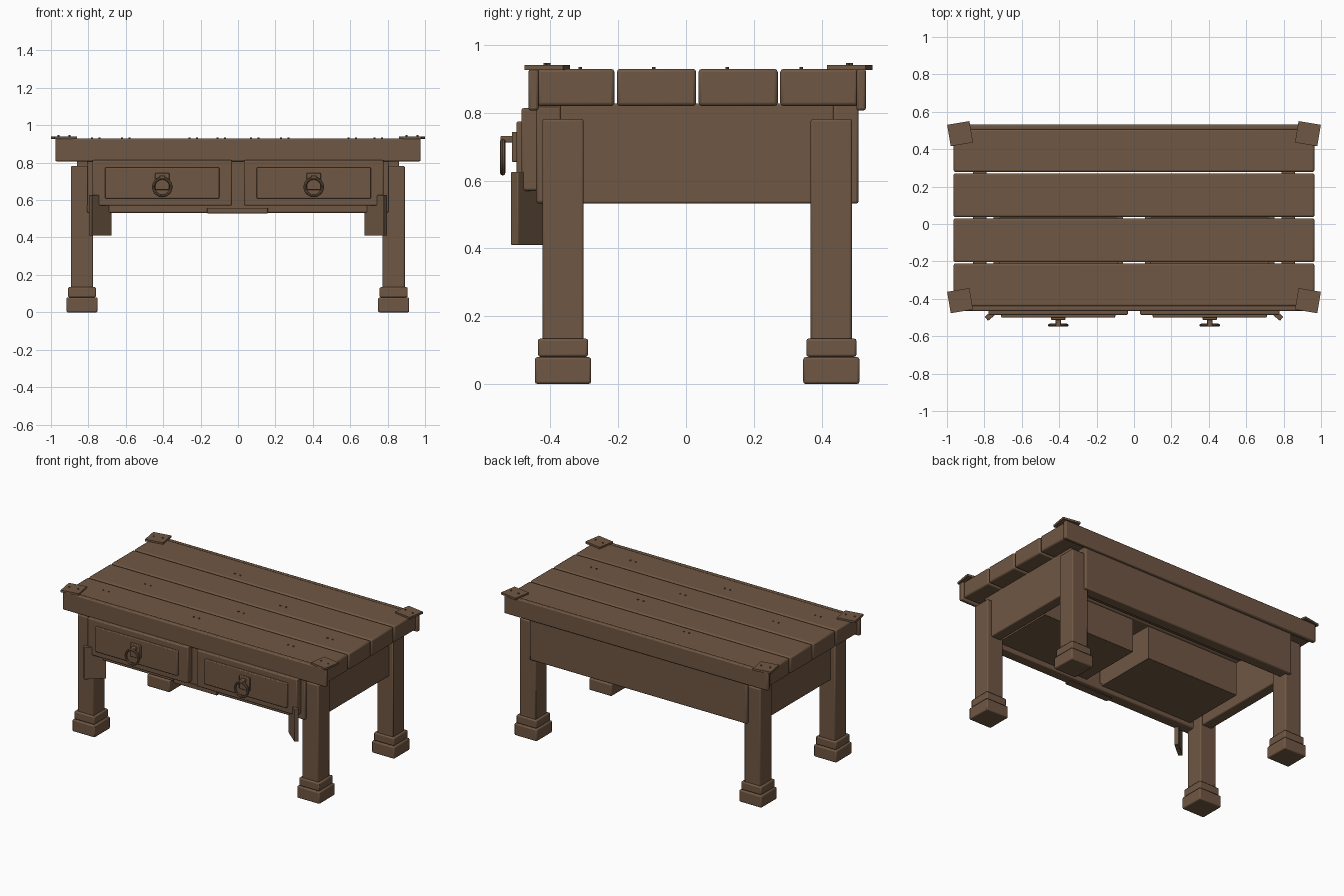
import bpy
import math

if "Cube" in bpy.data.objects:
    bpy.data.objects.remove(bpy.data.objects["Cube"])

# One flat wood colour for everything
wood = bpy.data.materials.new("brown_wood")
wood.diffuse_color = (0.160, 0.095, 0.056, 1)
wood.use_nodes = True
wood.node_tree.nodes["Principled BSDF"].inputs["Base Color"].default_value = wood.diffuse_color


def finish(obj, name):
    obj.name = name
    obj.data.materials.append(wood)
    bpy.ops.object.shade_smooth_by_angle(angle=math.radians(30))
    return obj


def box(name, x, y, z, bevel=0.007, turn=0):
    """Box from (min, max) ranges, softened edges, optional turn about z."""
    bpy.ops.mesh.primitive_cube_add(size=1)
    obj = bpy.context.object
    obj.scale = (x[1] - x[0], y[1] - y[0], z[1] - z[0])
    bpy.ops.object.transform_apply(location=False, rotation=False, scale=True)
    obj.location = (sum(x) / 2, sum(y) / 2, sum(z) / 2)
    obj.rotation_euler.z = turn
    if bevel:
        mod = obj.modifiers.new("soft_edges", 'BEVEL')
        mod.width = bevel
        mod.segments = 2
    return finish(obj, name)


def around(c, half):
    return (c - half, c + half)


def stud(name, x, y, z, r=0.005, h=0.014):
    bpy.ops.mesh.primitive_cylinder_add(vertices=8, radius=r, depth=h,
                                        location=(x, y, z))
    finish(bpy.context.object, name)


# Table top planks
for y in ((-0.44, -0.211), (-0.204, 0.030), (0.037, 0.271), (0.278, 0.508)):
    box("top_plank", (-0.965, 0.965), y, (0.82, 0.93), 0.01)

# Long edging boards
box("front_edging", (-0.977, 0.977), (-0.465, -0.435), (0.807, 0.929))
box("back_edging", (-0.977, 0.977), (0.503, 0.531), (0.807, 0.929))

# Nails in the planks
for x, y in ((-0.24, 0.34), (0.25, 0.122), (-0.60, -0.095), (0.09, -0.095),
             (0.75, -0.095), (-0.76, -0.312), (-0.09, -0.312), (0.61, -0.312)):
    for dx in (-0.02, 0.02):
        stud("plank_nail", x + dx, y, 0.928)

# Crooked corner plates with nails
for s in (-1, 1):
    for y in (-0.41, 0.483):
        box("corner_plate", around(s * 0.93, 0.0605), around(y, 0.058),
            (0.927, 0.941), 0, -s * math.radians(9.5))
        for dx in (-0.03, 0.03):
            stud("corner_nail", s * 0.93 + dx, y + s * -dx * 0.17, 0.94)

# Legs with stepped feet
for x in (-0.834, 0.832):
    for y in (-0.363, 0.429):
        box("leg", around(x, 0.060), around(y, 0.061), (0.10, 0.782))
        box("foot_collar", around(x, 0.075), around(y, 0.074), (0.08, 0.134))
        box("foot_block", around(x, 0.083), around(y, 0.083), (0, 0.079))

# Apron panels and front frame
for s in (-1, 1):
    box("side_panel", around(s * 0.825, 0.036), (-0.37, 0.436), (0.532, 0.828))
box("back_panel", (-0.806, 0.803), (0.435, 0.509), (0.532, 0.828))
box("bottom_rail", (-0.806, 0.803), (-0.442, -0.37), (0.532, 0.58))
box("top_rail", (-0.806, 0.803), (-0.442, -0.37), (0.79, 0.828))
box("centre_divider", (-0.05, 0.045), (-0.442, -0.37), (0.534, 0.82))
for s in (-1, 1):
    box("frame_stile", around(s * 0.785, 0.02), (-0.442, -0.37), (0.534, 0.82))
box("repair_plate", (-0.165, 0.16), (-0.452, -0.40), (0.529, 0.558), 0.003)

# Drawers
for s in (-1, 1):
    c = s * 0.405
    box("drawer_front", around(c, 0.373), (-0.486, -0.435), (0.57, 0.814))
    box("drawer_raised_panel", around(c, 0.305), (-0.50, -0.48), (0.608, 0.775), 0.005)
    box("drawer_bottom", around(c, 0.345), (-0.44, 0.06), (0.562, 0.59), 0)
    for e in (-1, 1):
        box("drawer_side", around(c + e * 0.33, 0.015), (-0.44, 0.06), (0.565, 0.785), 0)
    box("drawer_back", around(c, 0.345), (0.032, 0.062), (0.563, 0.785), 0)

    # Ring pull
    box("handle_plate", around(c, 0.038), (-0.514, -0.495), (0.655, 0.744), 0.004)
    box("handle_stem", around(c, 0.015), (-0.548, -0.505), (0.712, 0.732), 0.004)
    bpy.ops.mesh.primitive_torus_add(
        major_segments=24, minor_segments=8, major_radius=0.047,
        minor_radius=0.008, location=(c, -0.541, 0.67),
        rotation=(math.pi / 2, 0, 0))
    finish(bpy.context.object, "handle_ring")

    # Angled corner brace boards
    box("corner_brace", around(s * 0.737, 0.068), around(-0.463, 0.014),
        (0.41, 0.626), 0.003, -s * math.radians(40))
